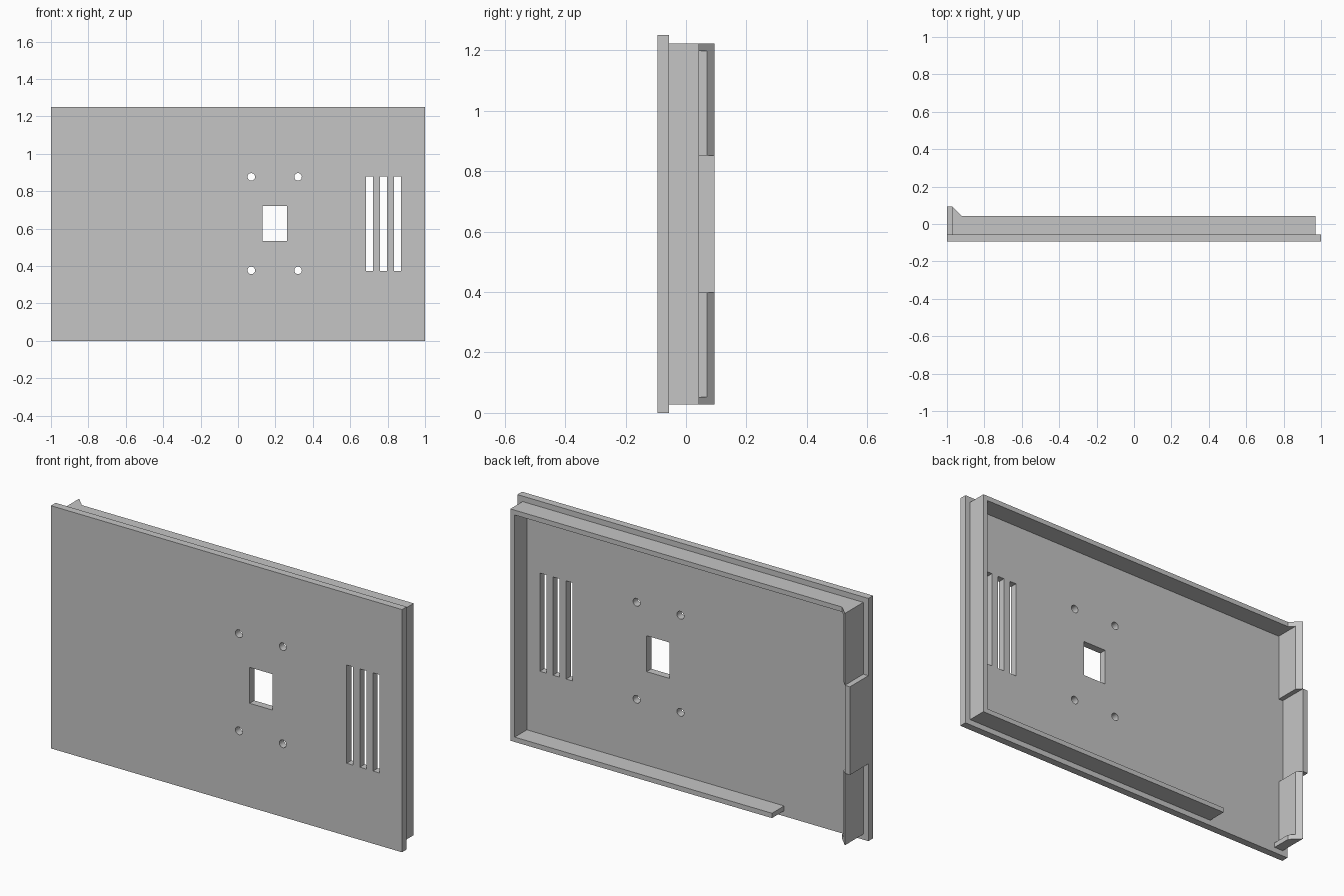
import bpy, bmesh
from mathutils import Matrix, Vector

if "Cube" in bpy.data.objects:
    bpy.data.objects.remove(bpy.data.objects["Cube"], do_unlink=True)

grey = bpy.data.materials.new("light_grey_plastic")
grey.use_nodes = True
grey.diffuse_color = (0.56, 0.56, 0.56, 1)
grey.node_tree.nodes["Principled BSDF"].inputs["Base Color"].default_value = grey.diffuse_color

HEIGHT = 1.25
FRONT, BASE, RIM, PEAK = -0.094, -0.056, 0.043, 0.094   # depth levels along y
EDGE, WALL = 0.971, 0.025                               # rim position and thickness
LOW = 0.028                                             # rim inset from the bottom


def make_object(name, bm):
    bmesh.ops.recalc_face_normals(bm, faces=bm.faces)
    mesh = bpy.data.meshes.new(name)
    bm.to_mesh(mesh)
    bm.free()
    mesh.materials.append(grey)
    obj = bpy.data.objects.new(name, mesh)
    bpy.context.collection.objects.link(obj)
    return obj


def add_prism(bm, profile, z0, z1):
    """Extrude an (x, y) profile upward from z0 to z1."""
    face = bm.faces.new([bm.verts.new((x, y, z0)) for x, y in profile])
    grown = bmesh.ops.extrude_face_region(bm, geom=[face])["geom"]
    verts = [g for g in grown if isinstance(g, bmesh.types.BMVert)]
    bmesh.ops.translate(bm, verts=verts, vec=(0, 0, z1 - z0))


def prism(name, profile, z0, z1):
    bm = bmesh.new()
    add_prism(bm, profile, z0, z1)
    return make_object(name, bm)


def rect(x0, x1, y0, y1):
    return [(x0, y0), (x1, y0), (x1, y1), (x0, y1)]


# Front plate and one cutter holding every opening
plate = prism("front_plate", rect(-1, 1, FRONT, BASE), 0, HEIGHT)
bm = bmesh.new()
add_prism(bm, rect(0.132, 0.263, -0.2, 0.1), 0.535, 0.72)      # window
for i in range(3):                                             # vent slots
    x = 0.685 + 0.075 * i
    add_prism(bm, rect(x, x + 0.0375, -0.2, 0.1), 0.374, 0.88)
for x in (0.071, 0.321):                                       # screw holes
    for z in (0.377, 0.877):
        place = Matrix.Translation(Vector((x, -0.05, z))) @ Matrix.Rotation(1.5707963, 4, "X")
        bmesh.ops.create_cone(bm, cap_ends=True, segments=32, radius1=0.02,
                              radius2=0.02, depth=0.3, matrix=place)
cutter = make_object("opening_cutter", bm)
cutter.hide_render = True

cut = plate.modifiers.new("openings", "BOOLEAN")
cut.operation, cut.solver, cut.object = "DIFFERENCE", "EXACT", cutter
graph = bpy.context.evaluated_depsgraph_get()
result = bpy.data.meshes.new_from_object(plate.evaluated_get(graph))
plate.modifiers.clear()
plate.data = result
bpy.data.objects.remove(cutter, do_unlink=True)

# Rim: full top bar with a pointed end, side wall, shorter bottom bar
TIP = -EDGE + PEAK - RIM
inner_low, inner_high = LOW + WALL, HEIGHT - LOW - WALL
pointed = [(-EDGE, BASE), (TIP, BASE), (TIP, RIM), (-EDGE, PEAK)]
prism("rim_top", [(-EDGE, BASE), (EDGE, BASE), (EDGE, RIM), (TIP, RIM), (-EDGE, PEAK)],
      inner_high, HEIGHT - LOW)
prism("rim_side", rect(EDGE - WALL, EDGE, BASE, RIM), inner_low, inner_high)
prism("rim_bottom", rect(-0.52, EDGE, BASE, RIM), LOW, inner_low)
prism("rim_bottom_end", pointed, LOW, inner_low)

# Sloped clips above and below the outer middle tab
clip = [(-EDGE, BASE), (-EDGE + WALL, BASE), (-EDGE + WALL, PEAK - WALL), (-EDGE, PEAK)]
prism("clip_upper", clip, 0.852, inner_high)
prism("clip_lower", clip, inner_low, HEIGHT - 0.852)
prism("middle_tab", rect(-1, -EDGE, BASE, PEAK), HEIGHT - 0.852, 0.852)
